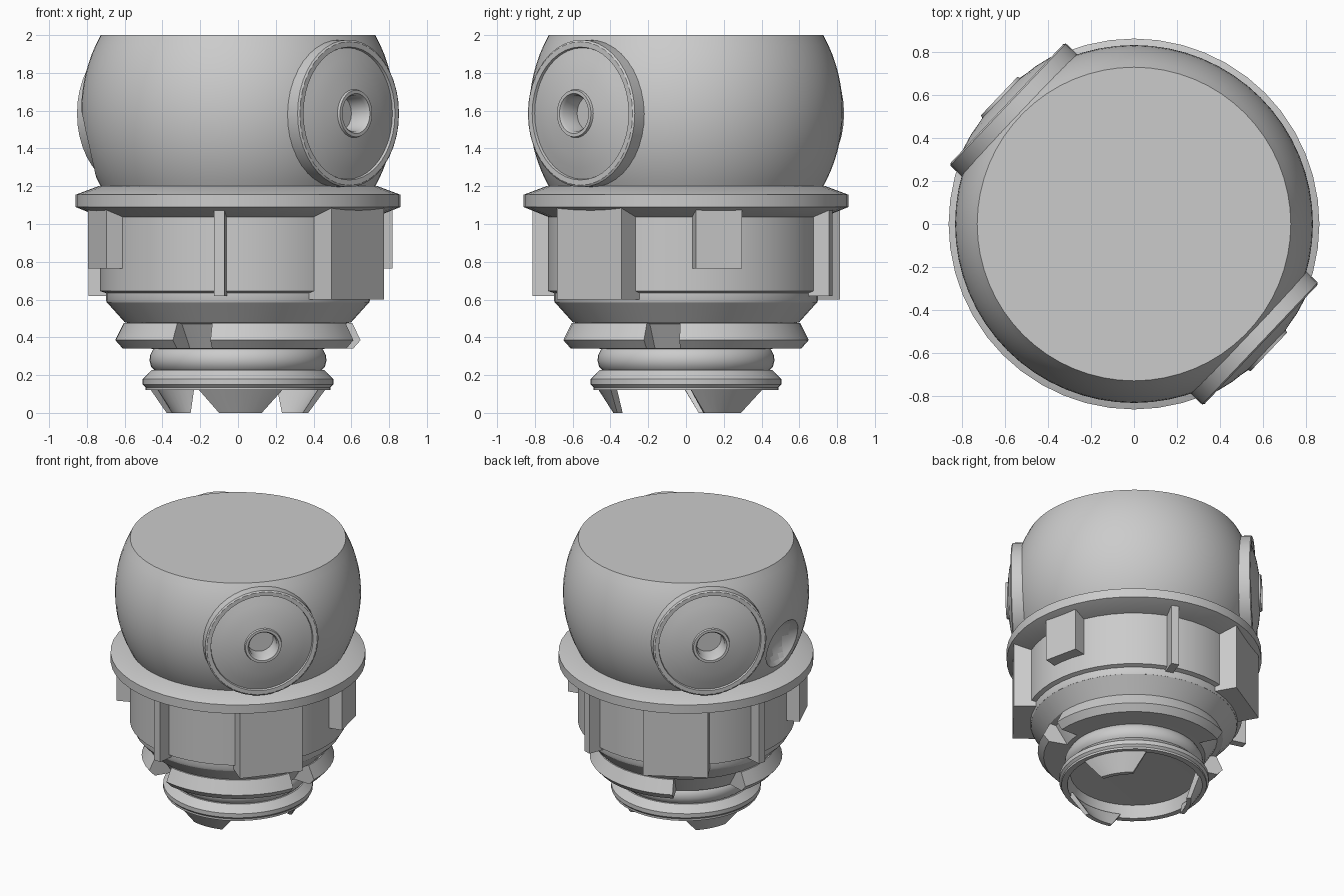
import bpy, bmesh, math
from mathutils import Matrix, Vector

if "Cube" in bpy.data.objects:
    bpy.data.objects.remove(bpy.data.objects["Cube"])

grey = bpy.data.materials.new("plain grey")
grey.diffuse_color = (0.6, 0.6, 0.6, 1)
grey.use_nodes = True
grey.node_tree.nodes["Principled BSDF"].inputs["Base Color"].default_value = grey.diffuse_color


def finish(name, bm, matrix=None):
    bmesh.ops.remove_doubles(bm, verts=bm.verts, dist=1e-5)
    bmesh.ops.recalc_face_normals(bm, faces=bm.faces)
    if matrix:
        bm.transform(matrix)
    me = bpy.data.meshes.new(name)
    bm.to_mesh(me)
    bm.free()
    me.materials.append(grey)
    ob = bpy.data.objects.new(name, me)
    bpy.context.collection.objects.link(ob)
    return ob


def smooth(ob, angle=32):
    bpy.ops.object.select_all(action='DESELECT')
    ob.select_set(True)
    bpy.context.view_layer.objects.active = ob
    bpy.ops.object.shade_smooth_by_angle(angle=math.radians(angle))


def lathe(name, prof, n=48, matrix=None):
    """Full turn around z; the profile starts and ends on the axis."""
    bm = bmesh.new()
    vs = [bm.verts.new((r, 0, z)) for r, z in prof]
    es = [bm.edges.new(p) for p in zip(vs, vs[1:])]
    bmesh.ops.spin(bm, geom=vs + es, cent=(0, 0, 0), axis=(0, 0, 1),
                   angle=2 * math.pi, steps=n, use_merge=False)
    ob = finish(name, bm, matrix)
    smooth(ob)
    return ob


def sector(name, prof, mid, half, n):
    """Closed section (r, z, width factor) swept through part of a turn, capped."""
    bm = bmesh.new()
    rows = []
    for i in range(n + 1):
        t = 2 * i / n - 1
        row = []
        for r, z, w in prof:
            a = math.radians(mid + t * half * w)
            row.append(bm.verts.new((r * math.cos(a), r * math.sin(a), z)))
        rows.append(row)
    m = len(prof)
    for a, b in zip(rows, rows[1:]):
        for j in range(m):
            k = (j + 1) % m
            bm.faces.new((a[j], a[k], b[k], b[j]))
    bm.faces.new(rows[0])
    bm.faces.new(rows[-1])
    ob = finish(name, bm)
    smooth(ob)
    return ob


def block(name, az, r0, r1, width, z0, z1):
    """Radial box standing on the drum."""
    bm = bmesh.new()
    bmesh.ops.create_cube(bm, size=1)
    bm.transform(Matrix.Translation(((r0 + r1) / 2, 0, (z0 + z1) / 2))
                 @ Matrix.Diagonal((r1 - r0, width, z1 - z0, 1)))
    return finish(name, bm, Matrix.Rotation(math.radians(az), 4, 'Z'))


def outward(az):
    """Places a lathe so that its axis points outwards from the dome centre."""
    return (Matrix.Translation((0, 0, 1.585)) @ Matrix.Rotation(math.radians(az), 4, 'Z')
            @ Matrix.Rotation(math.pi / 2, 4, 'Y'))


# Dome: slice of a sphere with a flat top
R = 0.83
dome_prof = [(0, 1.18)]
for i in range(17):
    z = 1.18 + 0.82 * i / 16
    dome_prof.append((math.sqrt(R * R - (z - 1.6) ** 2), z))
dome = lathe("dome", dome_prof + [(0, 2.0)], 64)

# Cutters: side dish and the two eye bores
DISCS = (-43.5, 136.5)
bm = bmesh.new()
bmesh.ops.create_uvsphere(bm, u_segments=32, v_segments=20, radius=0.24)
d = Vector((-0.81, 0, -0.18)).normalized() * 0.97
cutters = [finish("dish_cutter", bm, Matrix.Translation(d + Vector((0, 0, 1.6))))]
for az in DISCS:
    cutters.append(lathe("bore_cutter", [(0, 0.68), (0.14, 0.68), (0.14, 1), (0, 1)],
                         32, outward(az)))
for c in cutters:
    mod = dome.modifiers.new("cut", 'BOOLEAN')
    mod.operation, mod.object, mod.solver = 'DIFFERENCE', c, 'EXACT'
    bpy.context.view_layer.objects.active = dome
    bpy.ops.object.modifier_apply(modifier=mod.name)
    bpy.data.objects.remove(c)
smooth(dome)

# Round side discs: rim, bulging face, small ring and bore
for i, az in enumerate(DISCS):
    lathe(f"side_disc_{i + 1}",
          [(0, 0.70), (0.39, 0.70), (0.39, 0.805), (0.38, 0.812), (0.352, 0.812),
           (0.348, 0.797), (0.29, 0.815), (0.22, 0.834), (0.128, 0.848),
           (0.124, 0.862), (0.106, 0.862), (0.095, 0.845), (0.092, 0.74), (0, 0.74)],
          40, outward(az))

# Collar and drum
lathe("collar", [(0, 1.02), (0.71, 1.03), (0.86, 1.09), (0.86, 1.155), (0.74, 1.2), (0, 1.2)])
lathe("drum", [(0, 0.58), (0.695, 0.585), (0.70, 0.60), (0.70, 0.635), (0.73, 0.645),
               (0.73, 1.06), (0, 1.06)])

# Drum fittings
for i, az in enumerate((-39, 120)):
    block(f"large_block_{i + 1}", az, 0.62, 0.815, 0.44, 0.6, 1.085)
for i, az in enumerate((12.5, 203)):
    block(f"short_block_{i + 1}", az, 0.65, 0.81, 0.25, 0.765, 1.08)
for i, az in enumerate((-97, 70, 164)):
    block(f"fin_{i + 1}", az, 0.68, 0.815, 0.055, 0.62, 1.08)

# Tapered underside and rounded neck
lathe("underside", [(0, 0.33), (0.48, 0.34), (0.56, 0.47), (0.60, 0.48), (0.695, 0.586), (0, 0.586)])
lathe("neck", [(0, 0.22), (0.44, 0.225), (0.46, 0.245), (0.468, 0.275), (0.466, 0.305),
               (0.45, 0.335), (0.43, 0.35), (0, 0.35)])

# Broken bevelled ring
ring = [(0.45, 0.34, 1), (0.61, 0.34, 1), (0.65, 0.385, 1), (0.605, 0.477, 1), (0.5, 0.477, 1)]
for i, (a, b) in enumerate(((-103, -20), (-3, 117), (163, 238))):
    sector(f"ring_segment_{i + 1}", ring, (a + b) / 2, (b - a) / 2, max(6, int((b - a) / 7)))

# Hollow lower ring with three claws
lathe("lower_ring", [(0, 0.22), (0.43, 0.21), (0.45, 0.12), (0.49, 0.12), (0.49, 0.135),
                     (0.505, 0.15), (0.505, 0.18), (0.455, 0.228), (0, 0.23)])
claw = [(0.475, 0.14, 1), (0.385, 0, 0.57), (0.355, 0, 0.57), (0.435, 0.14, 1)]
for i, az in enumerate((-88, 32, 152)):
    sector(f"claw_{i + 1}", claw, az, 30, 8)
